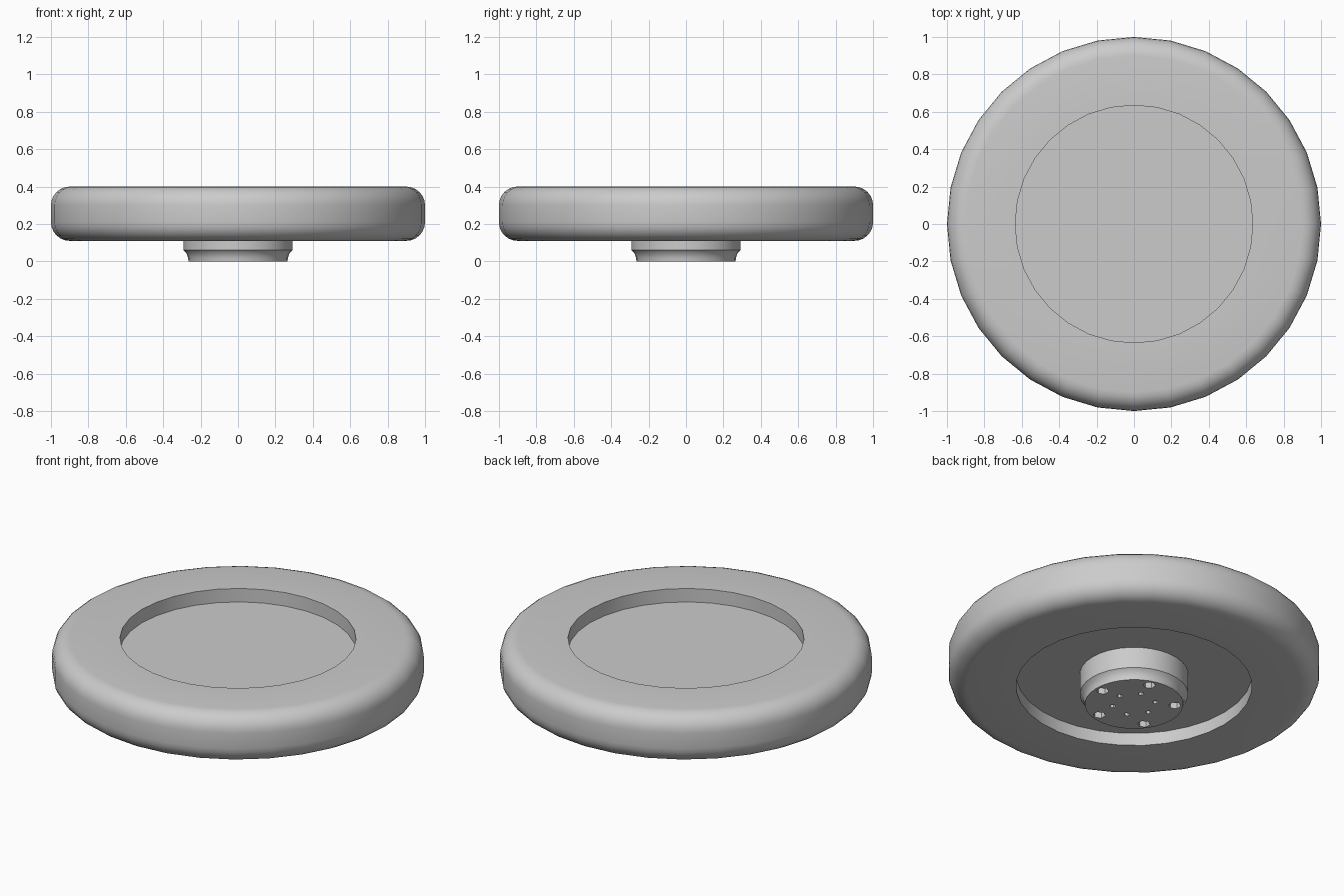
import bpy, bmesh
from math import cos, sin, pi, radians

if "Cube" in bpy.data.objects:
    bpy.data.objects.remove(bpy.data.objects["Cube"], do_unlink=True)

SIDES = 32
GREY = (0.6, 0.6, 0.6, 1)
grey = bpy.data.materials.new("plain_grey")
grey.use_nodes = True
grey.diffuse_color = GREY
grey.node_tree.nodes["Principled BSDF"].inputs["Base Color"].default_value = GREY


def finish(name, bm):
    """Turn a bmesh into a named grey object."""
    bmesh.ops.recalc_face_normals(bm, faces=bm.faces)
    mesh = bpy.data.meshes.new(name)
    bm.to_mesh(mesh)
    bm.free()
    mesh.materials.append(grey)
    obj = bpy.data.objects.new(name, mesh)
    bpy.context.collection.objects.link(obj)
    return obj


def lathe(name, profile):
    """Spin (radius, height) points round z and cap both ends."""
    bm = bmesh.new()
    rings = [[bm.verts.new((r * cos(2 * pi * i / SIDES), r * sin(2 * pi * i / SIDES), z))
              for i in range(SIDES)] for r, z in profile]
    for a, b in zip(rings, rings[1:]):
        for i in range(SIDES):
            j = (i + 1) % SIDES
            bm.faces.new((a[i], a[j], b[j], b[i]))
    bm.faces.new(rings[0])
    bm.faces.new(rings[-1])
    return finish(name, bm)


def smooth(obj):
    bpy.ops.object.select_all(action='DESELECT')
    obj.select_set(True)
    bpy.context.view_layer.objects.active = obj
    bpy.ops.object.shade_smooth_by_angle(angle=radians(30))


def arc(cz, start):
    """Quarter round of the outer rim."""
    return [(0.9 + 0.1 * cos(start + k * pi / 12), cz + 0.1 * sin(start + k * pi / 12))
            for k in range(7)]


# Disc with rounded rim and a shallow round recess on both faces
disc = lathe("disc", [(0.635, 0.185), (0.635, 0.11)] + arc(0.21, -pi / 2)
             + arc(0.30, 0) + [(0.635, 0.40), (0.635, 0.32)])
smooth(disc)

# Hub with a narrowed foot
hub = lathe("hub", [(0.265, 0), (0.267, 0.02), (0.276, 0.045), (0.292, 0.06), (0.292, 0.19)])

# Socket holes: five large outside, six small inside
bm = bmesh.new()
for count, ring, radius, turn in ((5, 0.22, 0.034, 0), (6, 0.117, 0.016, radians(9))):
    for i in range(count):
        a = turn + 2 * pi * i / count
        made = bmesh.ops.create_cone(bm, cap_ends=True, segments=6, radius1=radius,
                                     radius2=radius, depth=0.2)
        bmesh.ops.translate(bm, verts=made["verts"], vec=(ring * cos(a), ring * sin(a), 0))
cutter = finish("hole_cutter", bm)
cutter.hide_render = True

cut = hub.modifiers.new("holes", 'BOOLEAN')
cut.operation = 'DIFFERENCE'
cut.solver = 'EXACT'
cut.object = cutter
bpy.context.view_layer.objects.active = hub
bpy.ops.object.modifier_apply(modifier=cut.name)
bpy.data.objects.remove(cutter, do_unlink=True)
smooth(hub)
